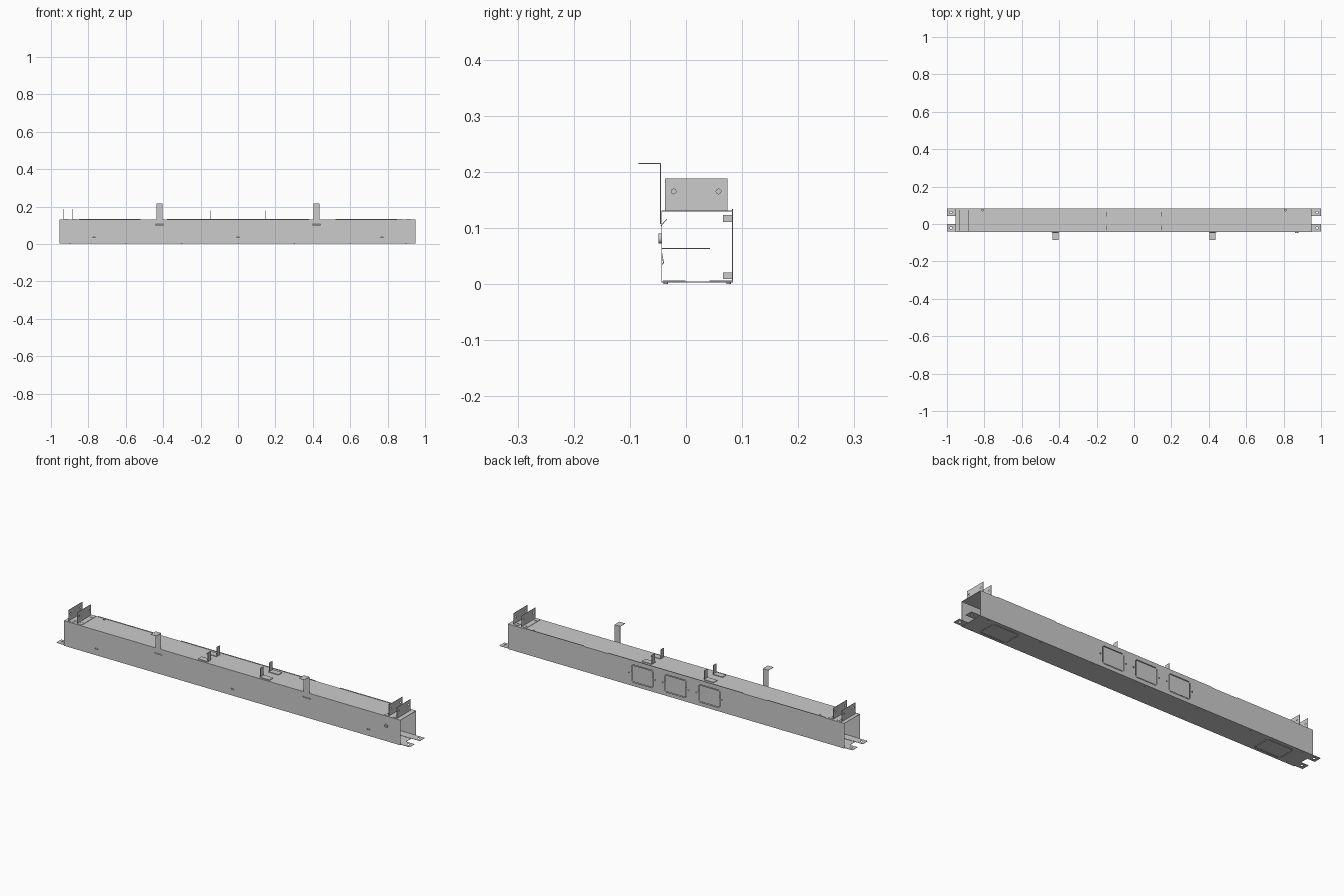
import bpy, bmesh, math
from mathutils import Matrix, Vector

if "Cube" in bpy.data.objects:
    bpy.data.objects.remove(bpy.data.objects["Cube"])

T = 0.0016                       # sheet thickness
X0, X1 = -0.955, 0.950           # trunking ends
Y0, Y1 = -0.044, 0.084           # trunking front / back
Z0, Z1 = 0.003, 0.131            # trunking underside / top


def add_box(bm, x0, x1, y0, y1, z0, z1):
    m = Matrix.Translation(((x0 + x1) / 2, (y0 + y1) / 2, (z0 + z1) / 2)) @ \
        Matrix.Diagonal((x1 - x0, y1 - y0, z1 - z0, 1))
    bmesh.ops.create_cube(bm, size=1, matrix=m)


def add_cyl(bm, centre, r, depth, axis, seg=16):
    rot = Vector((0, 0, 1)).rotation_difference(Vector(axis)).to_matrix().to_4x4()
    bmesh.ops.create_cone(bm, cap_ends=True, segments=seg, radius1=r, radius2=r,
                          depth=depth, matrix=Matrix.Translation(centre) @ rot)


def finish(name, bm):
    bmesh.ops.recalc_face_normals(bm, faces=bm.faces)
    me = bpy.data.meshes.new(name)
    bm.to_mesh(me)
    bm.free()
    ob = bpy.data.objects.new(name, me)
    bpy.context.collection.objects.link(ob)
    return ob


def cut(ob, bm):
    cutter = finish("cutter", bm)
    cutter.hide_render = True
    mod = ob.modifiers.new("cut", 'BOOLEAN')
    mod.operation = 'DIFFERENCE'
    mod.solver = 'EXACT'
    mod.object = cutter
    bpy.context.view_layer.objects.active = ob
    bpy.ops.object.modifier_apply(modifier=mod.name)
    bpy.data.objects.remove(cutter)


def extrude_x(name, pts, x0, x1):
    # closed (y, z) profile swept along x
    bm = bmesh.new()
    f = bm.faces.new([bm.verts.new((x0, y, z)) for y, z in pts])
    r = bmesh.ops.extrude_face_region(bm, geom=[f])
    vs = [v for v in r['geom'] if isinstance(v, bmesh.types.BMVert)]
    bmesh.ops.translate(bm, vec=(x1 - x0, 0, 0), verts=vs)
    return finish(name, bm)


def slot_ring(bm, u0, u1, v0, v1, plane, w=0.003, gap=0.006):
    # four separate slots outlining a knock-out
    for a, b, c, d in ((u0 + gap, u1 - gap, v0, v0 + w), (u0 + gap, u1 - gap, v1 - w, v1),
                       (u0, u0 + w, v0 + gap, v1 - gap), (u1 - w, u1, v0 + gap, v1 - gap)):
        if plane == 'back':
            add_box(bm, a, b, Y1 - 0.006, Y1 + 0.006, c, d)
        else:
            add_box(bm, a, b, c, d, Z0 - 0.006, Z0 + 0.006)


# Main hollow trunking, open at both ends
bm = bmesh.new()
rings = []
for x in (X0, X1):
    for t in (0, T):
        rings.append([bm.verts.new((x, y, z)) for y, z in (
            (Y0 + t, Z0 + t), (Y1 - t, Z0 + t), (Y1 - t, Z1 - t), (Y0 + t, Z1 - t))])
for a, b in ((0, 1), (2, 3), (0, 2), (1, 3)):
    for i in range(4):
        j = (i + 1) % 4
        bm.faces.new((rings[a][i], rings[a][j], rings[b][j], rings[b][i]))
body = finish("trunking_body", bm)

# Slots, holes and knock-outs in the trunking
bm = bmesh.new()
for x in (0.19, 0.0, -0.19):
    slot_ring(bm, x - 0.061, x + 0.061, 0.022, 0.112, 'back')
    for s in (-1, 1):
        add_cyl(bm, (x + s * 0.073, Y1, 0.067), 0.003, 0.012, (0, 1, 0))
for s in (-1, 1):
    xa, xb = sorted((s * 0.71, s * 0.86))
    slot_ring(bm, xa, xb, -0.03, 0.065, 'bottom')
    add_box(bm, s * 0.42 - 0.021, s * 0.42 + 0.021, Y0 - 0.006, Y0 + 0.006, 0.102, 0.107)
    add_cyl(bm, (s * 0.81, 0.074, Z1), 0.005, 0.012, (0, 0, 1))
for x in (-0.77, 0, 0.77):
    add_box(bm, x - 0.009, x + 0.009, Y0 - 0.006, Y0 + 0.006, 0.034, 0.039)
cut(body, bm)

# Bent lips behind the front slots
for s in (-1, 1):
    extrude_x("slot_lip", [(-0.0445, 0.103), (-0.0335, 0.115), (-0.0345, 0.116), (-0.0455, 0.104)],
              s * 0.42 - 0.02, s * 0.42 + 0.02)
for x in (-0.77, 0, 0.77):
    extrude_x("front_clip", [(-0.0425, 0.055), (-0.039, 0.037), (-0.042, 0.034), (-0.0435, 0.036),
                             (-0.041, 0.038), (-0.0435, 0.055)], x - 0.008, x + 0.008)

# Raised rear edge of the top, in three lengths
bm = bmesh.new()
for a, b in ((-0.85, -0.52), (-0.38, 0.38), (0.52, 0.85)):
    add_box(bm, a, b, Y1 - T, Y1, Z1, Z1 + 0.003)
finish("rear_top_lip", bm)

# Flat mounting tabs at each lower corner
for s in (-1, 1):
    for y in (-0.021, 0.062):
        bm = bmesh.new()
        xa, xb = sorted((s * 0.87, s * 1.0))
        add_box(bm, xa, xb, y - 0.02, y + 0.02, Z0 + T, Z0 + 2 * T)
        tab = finish("mounting_tab", bm)
        bm = bmesh.new()
        add_cyl(bm, (s * 0.979, y, Z0), 0.006, 0.02, (0, 0, 1))
        cut(tab, bm)

# Upright end brackets with two holes, foot turned toward the centre
for x, s in ((-0.935, 1), (-0.887, 1), (0.88, -1), (0.926, -1)):
    xs = sorted((x, x + s * T))
    bm = bmesh.new()
    add_box(bm, xs[0], xs[1], -0.037, 0.074, Z1, 0.188)
    plate = finish("end_bracket_plate", bm)
    bm = bmesh.new()
    for y in (-0.022, 0.058):
        add_cyl(bm, (x, y, 0.165), 0.0042, 0.02, (1, 0, 0))
    cut(plate, bm)
    bm = bmesh.new()
    xf = sorted((x + s * T, x + s * 0.028))
    add_box(bm, xf[0], xf[1], -0.037, 0.074, Z1, Z1 + T)
    finish("end_bracket_foot", bm)
    bm = bmesh.new()
    for y in (-0.018, 0.056):
        add_cyl(bm, (x + s * 0.015, y, Z1 + T + 0.001), 0.005, 0.002, (0, 0, 1))
    finish("bracket_rivets", bm)

# Small angle brackets near the middle of the top
for s in (-1, 1):
    for y in (-0.02, 0.052):
        bm = bmesh.new()
        xa, xb = sorted((s * 0.148, s * 0.203))
        add_box(bm, xa, xb, y - 0.015, y + 0.015, Z1, Z1 + 2 * T)
        xa, xb = sorted((s * 0.148, s * (0.148 + T)))
        add_box(bm, xa, xb, y - 0.012, y + 0.012, Z1 + 2 * T, 0.179)
        finish("angle_bracket", bm)

# Hanger straps with forward flange
for s in (-1, 1):
    extrude_x("hanger_strap", [(-0.0445, 0.107), (-0.0445, 0.2155), (-0.085, 0.2155),
                               (-0.085, 0.214), (-0.046, 0.214), (-0.046, 0.107)],
              s * 0.42 - 0.016, s * 0.42 + 0.016)
    # inner shelf tongue
    bm = bmesh.new()
    add_box(bm, s * 0.42 - 0.03, s * 0.42 + 0.03, -0.0425, 0.043, 0.0625, 0.064)
    finish("inner_shelf", bm)

# Cable grommet on the front
bm = bmesh.new()
add_cyl(bm, (0.87, -0.0465, 0.081), 0.009, 0.005, (0, 1, 0), 24)
grommet = finish("cable_grommet", bm)
bm = bmesh.new()
add_cyl(bm, (0.87, -0.049, 0.081), 0.006, 0.006, (0, 1, 0), 24)
cut(grommet, bm)

# Inner screw tabs on the back wall
bm = bmesh.new()
for x in (-0.265, -0.095, 0.095, 0.265):
    for z in (0.015, 0.117):
        add_box(bm, x, x + T, 0.066, Y1 - T, z - 0.006, z + 0.006)
finish("inner_screw_tabs", bm)

# Screw heads along the underside
bm = bmesh.new()
for x in (-0.9, -0.6, -0.3, 0, 0.3, 0.6, 0.9):
    for y in (-0.036, 0.076):
        add_cyl(bm, (x, y, Z0 / 2), 0.004, Z0, (0, 0, 1))
finish("underside_screws", bm)
